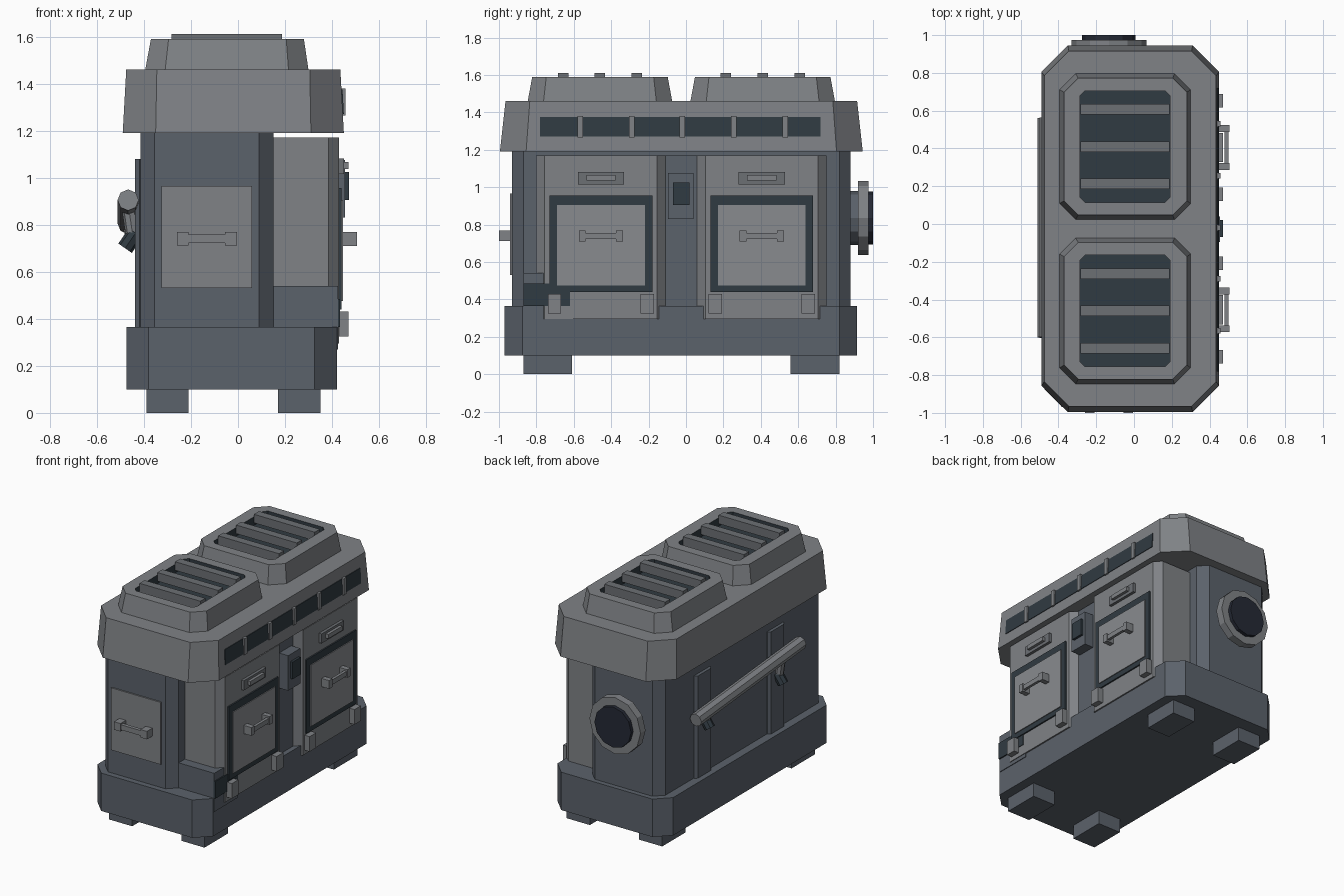
import bpy, bmesh, math
from mathutils import Vector

if "Cube" in bpy.data.objects:
    bpy.data.objects.remove(bpy.data.objects["Cube"])


def material(name, rgb):
    m = bpy.data.materials.new(name)
    m.diffuse_color = (*rgb, 1)
    m.use_nodes = True
    m.node_tree.nodes["Principled BSDF"].inputs["Base Color"].default_value = m.diffuse_color
    return m


LIGHT = material("light_grey", (0.215, 0.225, 0.24))
PANEL = material("panel_grey", (0.25, 0.26, 0.275))
BODY = material("slate_grey", (0.105, 0.122, 0.147))
MID = material("mid_grey", (0.15, 0.16, 0.175))
DARK = material("dark_slate", (0.030, 0.043, 0.054))
NAVY = material("port_black", (0.018, 0.022, 0.035))


def finish(name, bm, *mats):
    bmesh.ops.recalc_face_normals(bm, faces=bm.faces)
    me = bpy.data.meshes.new(name)
    bm.to_mesh(me)
    bm.free()
    for m in mats:
        me.materials.append(m)
    ob = bpy.data.objects.new(name, me)
    bpy.context.collection.objects.link(ob)
    return ob


def octagon(x0, x1, y0, y1, c, z):
    """Rectangle with cut corners."""
    return [(x0 + c, y0, z), (x1 - c, y0, z), (x1, y0 + c, z), (x1, y1 - c, z),
            (x1 - c, y1, z), (x0 + c, y1, z), (x0, y1 - c, z), (x0, y0 + c, z)]


def loft(name, rings, *mats, dark_from=None):
    """Skin a stack of rings; rings from dark_from on use the second material."""
    bm = bmesh.new()
    loops = [[bm.verts.new(p) for p in r] for r in rings]
    n = len(loops[0])
    bm.faces.new(loops[0])
    for k, (a, b) in enumerate(zip(loops, loops[1:])):
        for i in range(n):
            f = bm.faces.new((a[i], a[(i + 1) % n], b[(i + 1) % n], b[i]))
            f.material_index = int(dark_from is not None and k >= dark_from)
    bm.faces.new(loops[-1]).material_index = int(dark_from is not None)
    return finish(name, bm, *mats)


def box(name, x, y, z, mat):
    bm = bmesh.new()
    bmesh.ops.create_cube(bm, size=1)
    for v in bm.verts:
        v.co = [(a + b) / 2 + c * (b - a) for (a, b), c in zip((x, y, z), v.co)]
    return finish(name, bm, mat)


def rod(name, a, b, r, sides, mat):
    a, b = Vector(a), Vector(b)
    bm = bmesh.new()
    bmesh.ops.create_cone(bm, cap_ends=True, segments=sides, radius1=r, radius2=r,
                          depth=(b - a).length)
    q = (b - a).to_track_quat('Z', 'Y')
    for v in bm.verts:
        v.co = q @ v.co + (a + b) / 2
    return finish(name, bm, mat)


# Base and feet
loft("base", [octagon(-.475, .42, -.97, .915, .095, z) for z in (.10, .365)], BODY)
for x in ((-.39, -.21), (.17, .35)):
    for y in ((-.87, -.61), (.56, .82)):
        box("foot", x, y, (0, .10), BODY)

# Main body, and the step at its front corner
loft("body", [octagon(-.415, .15, -.93, .88, .06, z) for z in (.365, 1.19)], BODY)
box("centre_column", (.10, .385), (-.12, .08), (.365, 1.17), BODY)
box("corner_step", (.12, .425), (-.87, -.605), (.27, .54), BODY)
box("corner_step_plate", (.42, .434), (-.87, -.62), (.365, .485), DARK)

# Roof skirt
loft("roof", [octagon(-.49, .45, -.995, .945, .14, 1.19),
              octagon(-.475, .435, -.965, .915, .13, 1.46)], LIGHT)

# Window strip on the roof side, leaning with the skirt
strip = box("roof_window", (.425, .45), (-.78, .72), (1.27, 1.375), DARK)
for v in strip.data.vertices:
    v.co.x -= (v.co.z - 1.27) * .055
for y in (-.565, -.29, -.02, .255, .53):
    box("window_divider", (.42, .458), (y - .015, y + .015), (1.265, 1.38), LIGHT)

# Roof vents with recessed grilles
for yc in (-.46, .41):
    b0, b1, t0, t1 = yc - .387, yc + .387, yc - .362, yc + .362
    hole = (-.285, .19, yc - .295, yc + .295, .025)
    loft("roof_vent", [octagon(-.395, .30, b0, b1, .085, 1.455),
                       octagon(-.37, .28, t0, t1, .075, 1.59),
                       octagon(*hole, 1.59), octagon(*hole, 1.53)],
         LIGHT, DARK, dark_from=2)
    for d in (-.197, 0, .197):
        slat = box("vent_slat", (-.283, .188), (yc + d - .028, yc + d + .028),
                   (1.55, 1.61), MID)

# Equipment bays on the right side
for yc in (-.455, .405):
    loft("bay", [octagon(.06, .43, yc - .347, yc + .347, .046, z) for z in (.295, 1.17)], LIGHT)
    box("door_frame", (.42, .44), (yc - .275, yc + .275), (.44, .955), DARK)
    box("door", (.42, .446), (yc - .235, yc + .235), (.475, .905), PANEL)
    for s in (-1, 1):
        y = yc + s * .10
        box("door_handle_post", (.44, .505), (y - .018, y + .018), (.71, .768), LIGHT)
        y = yc + s * .248
        box("latch", (.42, .47), (y - .036, y + .036), (.325, .43), LIGHT)
    box("door_handle_bar", (.48, .50), (yc - .10, yc + .10), (.722, .756), LIGHT)
    box("name_plate", (.42, .45), (yc - .123, yc + .123), (1.015, 1.082), MID)
    box("name_plate_bar", (.44, .47), (yc - .078, yc + .078), (1.036, 1.066), LIGHT)

# Control unit between the bays
box("control_unit", (.37, .455), (-.095, .04), (.83, 1.075), BODY)
box("control_screen", (.45, .472), (-.07, .02), (.905, 1.025), DARK)

# Front panel with handle
box("front_panel", (-.325, .06), (-.94, -.92), (.53, .965), LIGHT)
for x in (-.26, -.055):
    box("front_handle_post", (x, x + .05), (-1.0, -.935), (.712, .768), LIGHT)
box("front_handle_bar", (-.24, -.02), (-.995, -.97), (.722, .758), LIGHT)

# Round port on the back
rod("port_neck", (-.133, .87, .835), (-.133, .93, .835), .145, 12, BODY)
rod("port_ring", (-.133, .92, .835), (-.133, .975, .835), .198, 12, LIGHT)
rod("port_disc", (-.133, .96, .835), (-.133, 1.0, .835), .142, 12, NAVY)

# Sloping rail on the left side, with straps and clamps
rod("rail", (-.467, -.60, .905), (-.467, .56, .805), .045, 8, LIGHT)
for y in (-.39, .42):
    rail_z = .905 - (y + .60) * .086
    loft("strap", [octagon(-.437, -.40, y - .09, y + .09, .018, z) for z in (.36, 1.08)], BODY)
    rod("clamp_arm", (-.467, y, rail_z), (-.445, y, .74), .03, 8, LIGHT)
    rod("clamp_knob", (-.435, y, .765), (-.48, y, .70), .035, 8, DARK)
